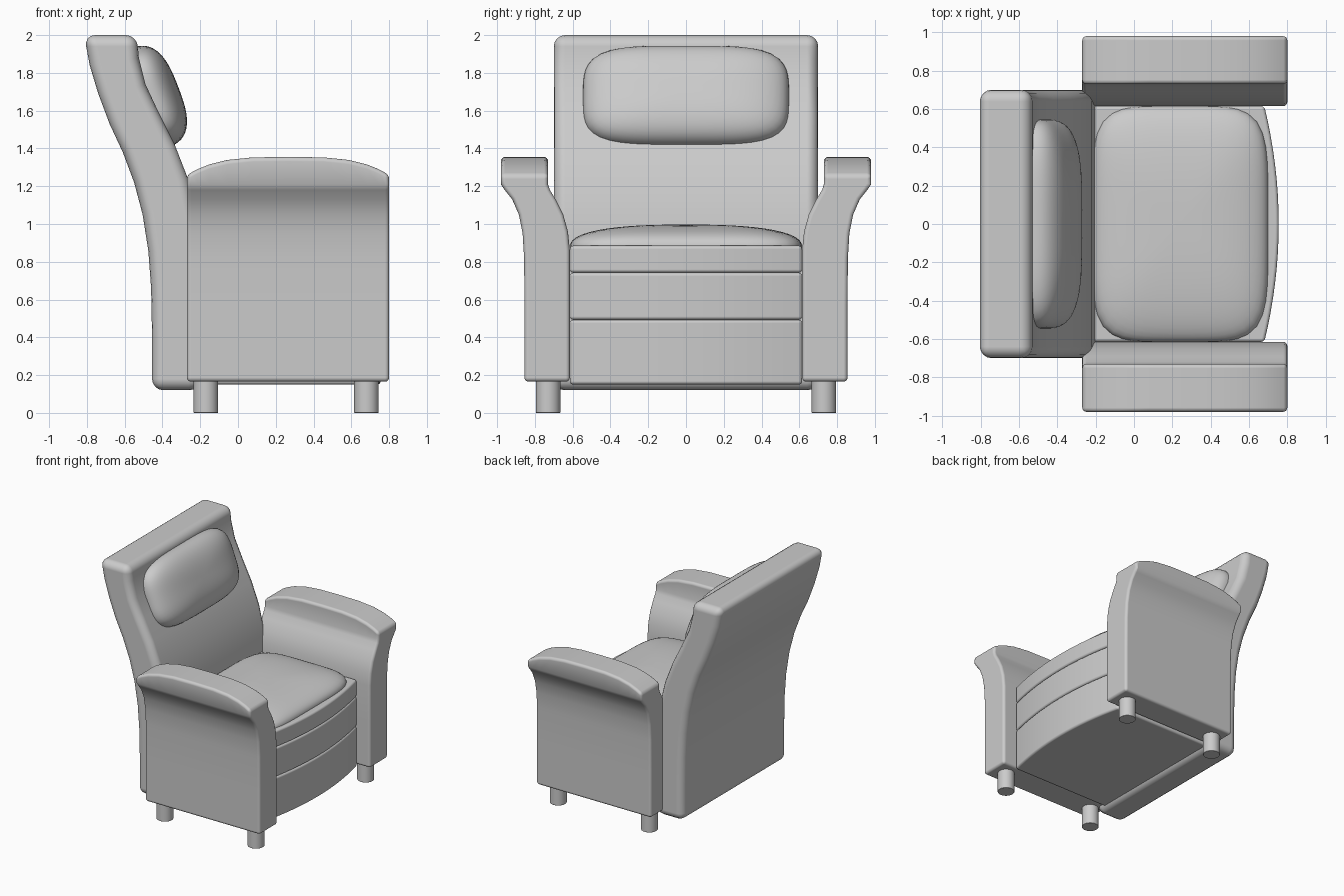
import bpy, bmesh, math
from mathutils import Vector, Matrix

if "Cube" in bpy.data.objects:
    bpy.data.objects.remove(bpy.data.objects["Cube"])


def finish(bm, name, bevel=0.0, segments=4):
    """Turn a bmesh into a smooth object with optional rounded edges."""
    bmesh.ops.recalc_face_normals(bm, faces=bm.faces)
    for f in bm.faces:
        f.smooth = True
    me = bpy.data.meshes.new(name)
    bm.to_mesh(me)
    bm.free()
    ob = bpy.data.objects.new(name, me)
    bpy.context.collection.objects.link(ob)
    if bevel:
        m = ob.modifiers.new("round", 'BEVEL')
        m.width = bevel
        m.segments = segments
        m.limit_method = 'ANGLE'
        m.angle_limit = math.radians(35)
        m.harden_normals = True
    return ob


def loft(name, sections, bevel):
    """Skin a row of closed sections and cap both ends."""
    bm = bmesh.new()
    rings = [[bm.verts.new(p) for p in s] for s in sections]
    n = len(rings[0])
    for a, b in zip(rings, rings[1:]):
        for i in range(n):
            j = (i + 1) % n
            bm.faces.new((a[i], a[j], b[j], b[i]))
    bm.faces.new(rings[0])
    bm.faces.new(rings[-1])
    return finish(bm, name, bevel)


def puff(name, center, half, p, q, tilt=0.0):
    """Stuffed pad: superellipsoid, p shapes the outline, q the dome (local z)."""
    bm = bmesh.new()
    bmesh.ops.create_uvsphere(bm, u_segments=64, v_segments=32, radius=1)
    rot = Matrix.Rotation(tilt, 3, 'Y')
    for v in bm.verts:
        a, b, c = (abs(k) for k in v.co)
        r = ((a**p + b**p)**(q / p) + c**q)**(-1 / q)
        v.co = rot @ Vector([k * r * h for k, h in zip(v.co, half)]) + Vector(center)
    return finish(bm, name)


# Backrest: curved side profile extruded across the width
back_profile = [
    (-0.20, 0.12), (-0.20, 0.50), (-0.20, 0.85), (-0.22, 1.05), (-0.265, 1.24),
    (-0.335, 1.42), (-0.42, 1.59), (-0.49, 1.74), (-0.525, 1.88), (-0.535, 2.0),
    (-0.815, 2.0), (-0.785, 1.84), (-0.74, 1.69), (-0.68, 1.53), (-0.61, 1.38),
    (-0.55, 1.22), (-0.505, 1.05), (-0.475, 0.86), (-0.46, 0.66), (-0.455, 0.40),
    (-0.455, 0.12)]
loft("backrest", [[(x, y, z) for x, z in back_profile] for y in (-0.7, 0.7)], 0.06)

# Head pillow, leaning with the backrest
puff("head_pillow", (-0.475, 0, 1.665), (0.28, 0.545, 0.17), 4, 2.8, math.radians(69))

# Armrests: flared cross-section with a crowned top
arm_profile = [
    (0.615, 0.165), (0.615, 0.55), (0.615, 0.86), (0.625, 0.96), (0.65, 1.05),
    (0.69, 1.13), (0.72, 1.18), (0.73, 1.21), (0.73, 1.35), (0.98, 1.35),
    (0.98, 1.21), (0.96, 1.18), (0.92, 1.13), (0.885, 1.05), (0.865, 0.95),
    (0.857, 0.82), (0.855, 0.55), (0.855, 0.165)]
x_mid, x_half = 0.265, 0.535
for side, label in ((1, "left"), (-1, "right")):
    sections = []
    for t in (-1, -0.9, -0.78, -0.6, -0.35, 0, 0.35, 0.6, 0.78, 0.9, 1):
        top = 1.355 - 0.095 * abs(t)**3.5
        sections.append([(x_mid + x_half * t, side * y, top if z > 1.3 else z)
                         for y, z in arm_profile])
    loft("armrest_" + label, sections, 0.022)

# Seat layers: slabs with a bowed front
outline = [(-0.25, 0.615), (-0.25, -0.615)]
for i in range(17):
    y = -0.615 + 1.23 * i / 16
    outline.append((0.755 - 0.075 * (y / 0.615)**2, y))
for name, z0, z1 in (("footrest_panel", 0.15, 0.493),
                     ("seat_front_panel", 0.493, 0.742),
                     ("seat_deck", 0.742, 0.885)):
    loft(name, [[(x, y, z) for x, y in outline] for z in (z0, z1)], 0.018)

# Seat cushion crown
puff("seat_cushion", (0.24, 0, 0.875), (0.46, 0.615, 0.122), 5, 2.5)

# Round legs
for x in (-0.17, 0.68):
    for y in (-0.73, 0.73):
        ring = [(x + 0.065 * math.cos(k * math.tau / 32),
                 y + 0.065 * math.sin(k * math.tau / 32)) for k in range(32)]
        loft("leg", [[(a, b, z) for a, b in ring] for z in (0, 0.18)], 0.004)
